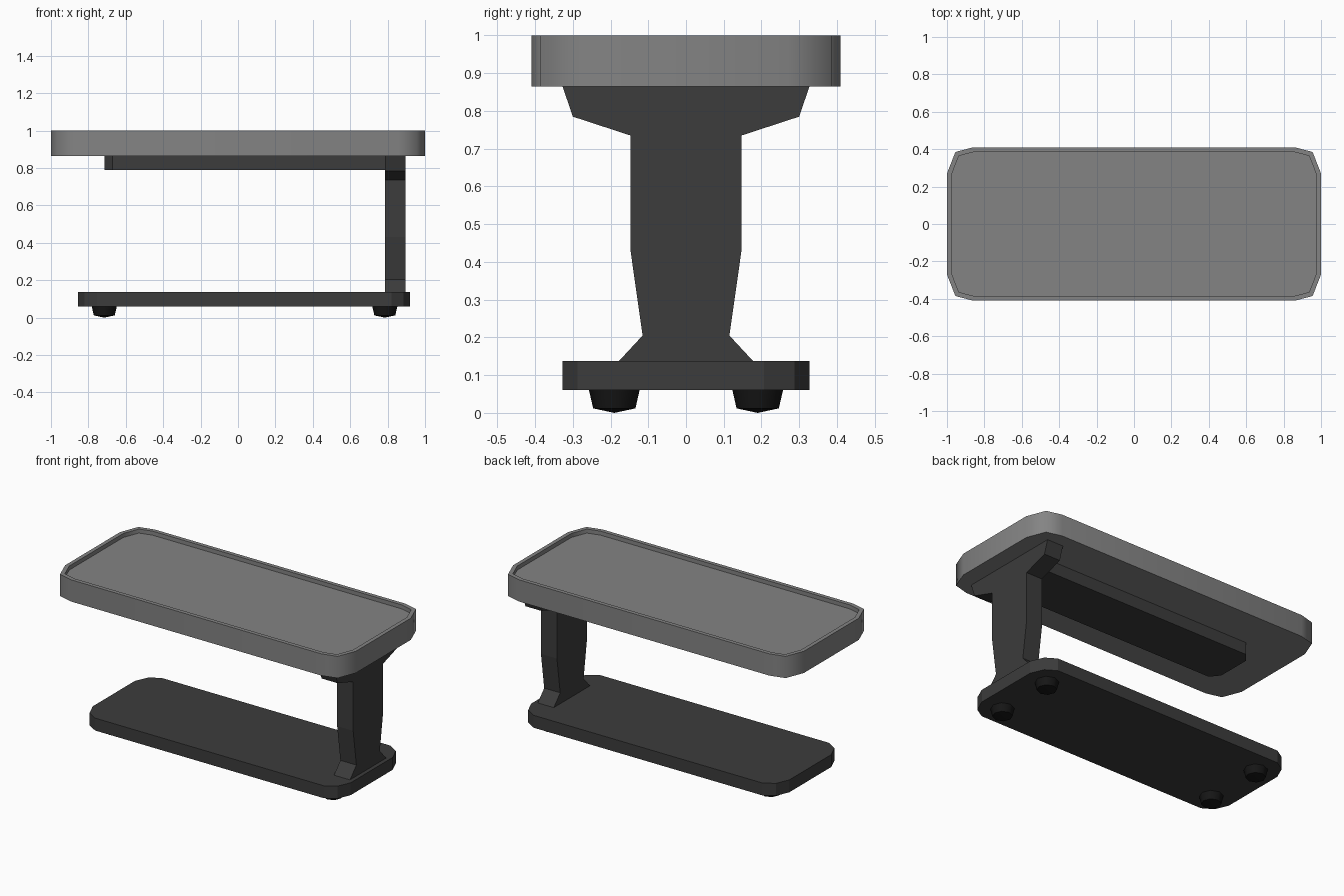
import bpy, bmesh, math
from mathutils import Vector

if "Cube" in bpy.data.objects:
    bpy.data.objects.remove(bpy.data.objects["Cube"])


def material(name, v):
    m = bpy.data.materials.new(name)
    m.diffuse_color = (v, v, v, 1)
    m.use_nodes = True
    m.node_tree.nodes["Principled BSDF"].inputs["Base Color"].default_value = m.diffuse_color
    return m


grey = material("mid grey", 0.23)
dark = material("dark grey", 0.045)
black = material("black rubber", 0.008)


def finish(bm, name, mat, smooth=None):
    bmesh.ops.recalc_face_normals(bm, faces=bm.faces)
    me = bpy.data.meshes.new(name)
    bm.to_mesh(me)
    bm.free()
    me.materials.append(mat)
    ob = bpy.data.objects.new(name, me)
    bpy.context.collection.objects.link(ob)
    if smooth:
        bpy.ops.object.select_all(action='DESELECT')
        ob.select_set(True)
        bpy.context.view_layer.objects.active = ob
        bpy.ops.object.shade_smooth_by_angle(angle=math.radians(smooth))
    return ob


def prism(points, direction):
    """Closed solid from a flat outline; returns the mesh and its far cap."""
    bm = bmesh.new()
    face = bm.faces.new([bm.verts.new(p) for p in points])
    ext = bmesh.ops.extrude_face_region(bm, geom=[face], use_keep_orig=True)
    verts = [g for g in ext['geom'] if isinstance(g, bmesh.types.BMVert)]
    cap = [g for g in ext['geom'] if isinstance(g, bmesh.types.BMFace)][0]
    bmesh.ops.translate(bm, verts=verts, vec=Vector(direction))
    bmesh.ops.recalc_face_normals(bm, faces=bm.faces)
    return bm, cap


def slab_outline(cx, hx, hy, corner, z):
    """Rectangle with each corner cut by the given (dx, dy) offsets."""
    quarter = [(hx - dx, hy - dy) for dx, dy in corner]
    pts = []
    for sx, sy in ((1, 1), (-1, 1), (-1, -1), (1, -1)):
        q = quarter if sx * sy > 0 else quarter[::-1]
        pts += [(cx + sx * x, sy * y, z) for x, y in q]
    return pts


# Table top with a shallow recess behind a thin rim
bm, top = prism(slab_outline(0, 1, 0.41, [(0, .14), (.045, .025), (.14, 0)], 0.865), (0, 0, 0.135))
bmesh.ops.inset_region(bm, faces=[top], thickness=0.025, use_even_offset=True)
floor = bmesh.ops.extrude_discrete_faces(bm, faces=[top])['faces'][0]
bmesh.ops.translate(bm, verts=list(floor.verts), vec=(0, 0, -0.025))
finish(bm, "table_top", grey, 60)

# Base plate
bm, _ = prism(slab_outline(0.0325, 0.8875, 0.327, [(0, .12), (.035, .04), (.1, 0)], 0.06), (0, 0, 0.077))
finish(bm, "base_plate", dark)

# Upright column: mirrored profile, flared at head and foot
half = [(.178, .137), (.115, .205), (.147, .43), (.147, .735), (.30, .785), (.327, .865)]
outline = half + [(-y, z) for y, z in reversed(half)]
bm, _ = prism([(0.785, y, z) for y, z in outline], (0.11, 0, 0))
finish(bm, "column", dark)

# Support beam under the table top, chamfered at its free end
beam = [(.79, -.16), (.79, .16), (-.67, .16), (-.715, .105), (-.715, -.105), (-.67, -.16)]
bm, _ = prism([(x, y, 0.79) for x, y in beam], (0, 0, 0.075))
finish(bm, "support_beam", dark)

# Four tapered feet with a slightly domed underside
for i, (x, y) in enumerate([(x, y) for x in (-.715, .785) for y in (-.19, .19)]):
    bm = bmesh.new()
    rings = []
    for r, z in ((.067, .06), (.056, .012)):
        rings.append([bm.verts.new((x + r * math.cos(k * math.pi / 4), y + r * math.sin(k * math.pi / 4), z))
                      for k in range(8)])
    tip = bm.verts.new((x, y, 0))
    bm.faces.new(rings[0])
    for k in range(8):
        n = (k + 1) % 8
        bm.faces.new((rings[0][k], rings[0][n], rings[1][n], rings[1][k]))
        bm.faces.new((rings[1][k], rings[1][n], tip))
    finish(bm, f"foot_{i + 1}", black, 50)
